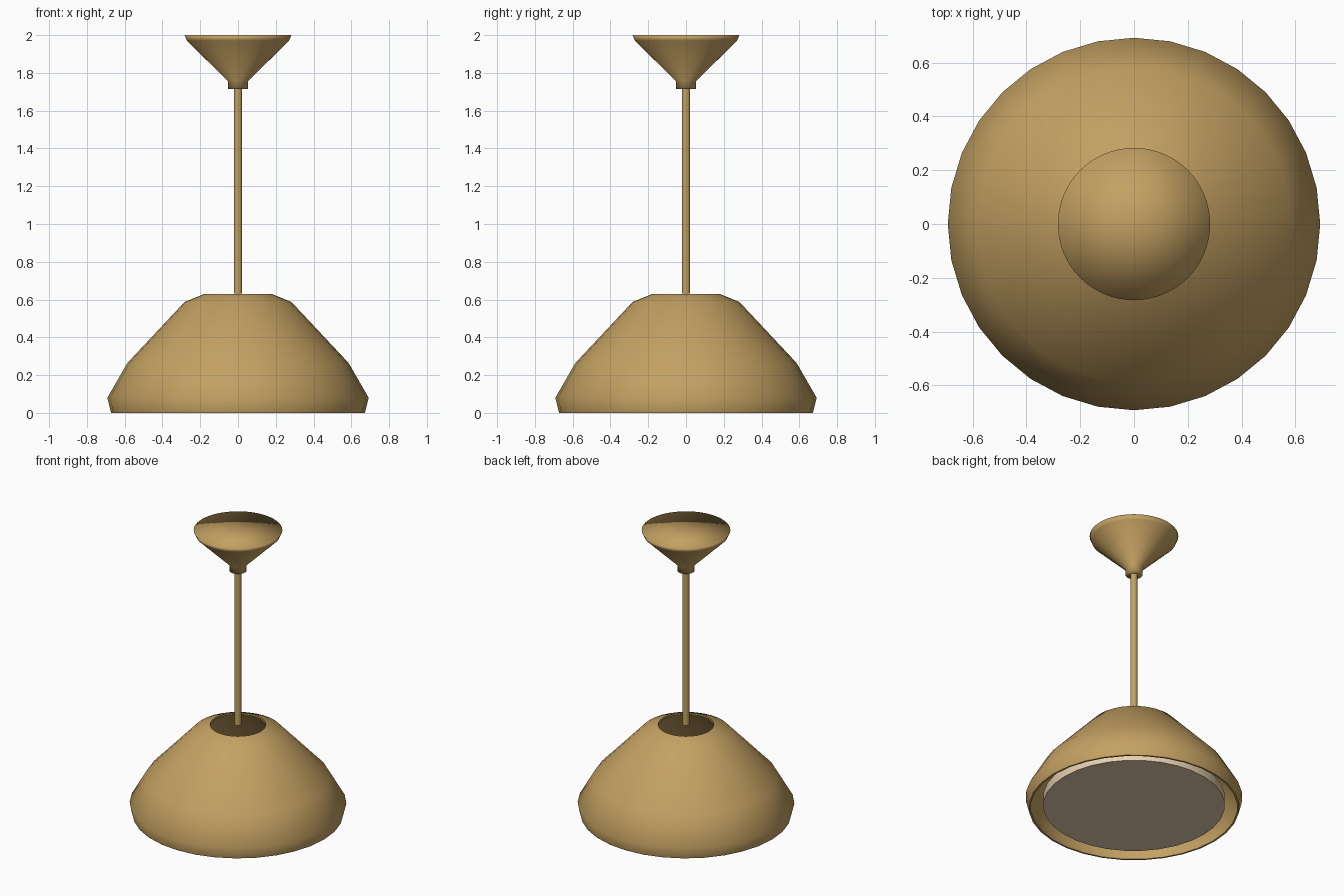
import bpy, bmesh, math

if "Cube" in bpy.data.objects:
    bpy.data.objects.remove(bpy.data.objects["Cube"])


def material(name, rgb):
    m = bpy.data.materials.new(name)
    m.diffuse_color = (*rgb, 1.0)
    m.use_nodes = True
    m.node_tree.nodes["Principled BSDF"].inputs["Base Color"].default_value = m.diffuse_color
    return m


def lathe(name, profile, sides, mat, sharp=None, loop=False):
    """Turn an (r, z) profile about z; outer side listed bottom to top."""
    bm = bmesh.new()
    rings = []
    for r, z in profile:
        if r == 0:
            rings.append([bm.verts.new((0, 0, z))] * sides)
        else:
            rings.append([bm.verts.new((r * math.cos(math.tau * i / sides),
                                        r * math.sin(math.tau * i / sides), z))
                          for i in range(sides)])
    pairs = list(zip(rings, rings[1:]))
    if loop:
        pairs.append((rings[-1], rings[0]))
    for low, high in pairs:
        for i in range(sides):
            j = (i + 1) % sides
            corners = list(dict.fromkeys((low[i], low[j], high[j], high[i])))
            bm.faces.new(corners).smooth = True
    me = bpy.data.meshes.new(name)
    bm.to_mesh(me)
    bm.free()
    if sharp is not None:
        me.set_sharp_from_angle(angle=math.radians(sharp))
    me.materials.append(mat)
    ob = bpy.data.objects.new(name, me)
    bpy.context.collection.objects.link(ob)
    return ob


brass = material("warm_brass", (0.55, 0.355, 0.122))
cream = material("cream_diffuser", (0.80, 0.63, 0.44))

# Shade: thin faceted bell, open at the top and bottom
outer = [(0.672, 0.0), (0.692, 0.08), (0.585, 0.265), (0.283, 0.587), (0.178, 0.63)]
inner = [(0.178, 0.618), (0.276, 0.577), (0.574, 0.260), (0.678, 0.08), (0.660, 0.0)]
lathe("shade", outer + inner, 32, brass, sharp=60, loop=True)

# Diffuser: shallow disc just inside the rim
lathe("diffuser", [(0, 0.015), (0.58, 0.015), (0.58, 0.08), (0, 0.08)],
      32, cream, sharp=40)

# Hanging rod
lathe("rod", [(0, 0.633), (0.022, 0.633), (0.022, 1.73), (0, 1.73)],
      24, brass, sharp=40)

# Ceiling canopy: flared cone with a short collar
lathe("canopy", [(0, 1.715), (0.054, 1.715), (0.054, 1.757), (0.27, 1.97),
                 (0.283, 2.0), (0, 2.0)], 64, brass)
